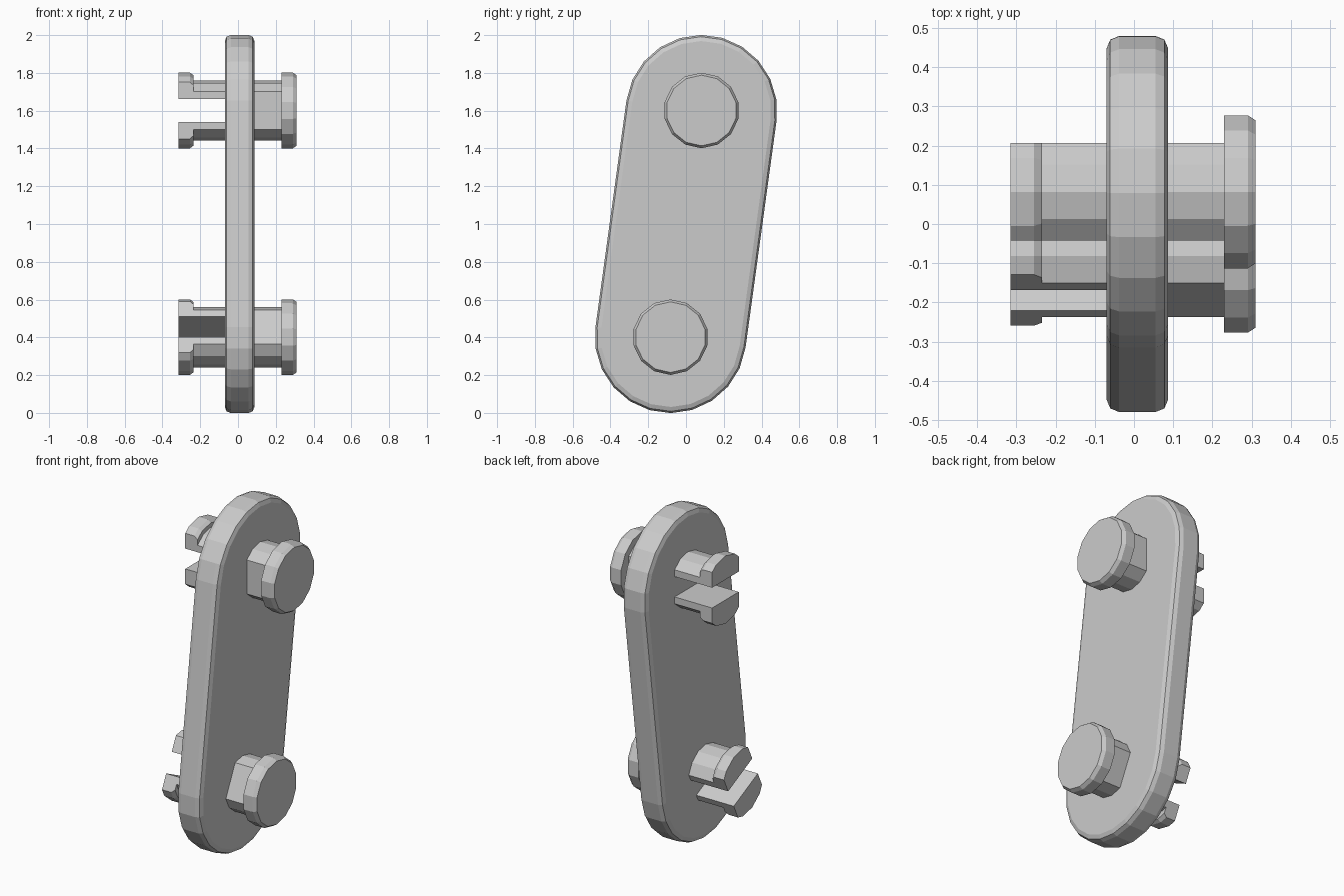
import bpy, bmesh
from math import sin, cos, pi, atan2
from mathutils import Vector, Matrix

if "Cube" in bpy.data.objects:
    bpy.data.objects.remove(bpy.data.objects["Cube"])

SIDES = 14
STEP = 2 * pi / SIDES
CENTRES = [("upper", 0.082, 1.601, 0.0), ("lower", -0.082, 0.401, -STEP)]


def finish(bm, name):
    bmesh.ops.recalc_face_normals(bm, faces=bm.faces)
    mesh = bpy.data.meshes.new(name)
    bm.to_mesh(mesh)
    bm.free()
    obj = bpy.data.objects.new(name, mesh)
    bpy.context.collection.objects.link(obj)
    return obj


def turned(rings):
    """Solid turned about the x axis from (x, radius) rings."""
    bm = bmesh.new()
    loops = [[bm.verts.new((x, r * sin(i * STEP), r * cos(i * STEP)))
              for i in range(SIDES)] for x, r in rings]
    for a, b in zip(loops, loops[1:]):
        for i in range(SIDES):
            j = (i + 1) % SIDES
            bm.faces.new((a[i], a[j], b[j], b[i]))
    bm.faces.new(loops[0])
    bm.faces.new(loops[-1])
    return bm


def slice_off(bm, point, normal):
    """Cut away everything beyond the plane and cap the opening."""
    geom = bm.verts[:] + bm.edges[:] + bm.faces[:]
    bmesh.ops.bisect_plane(bm, geom=geom, plane_co=point, plane_no=normal,
                           clear_outer=True)
    edges = [e for e in bm.edges if e.is_boundary]
    bmesh.ops.edgeloop_fill(bm, edges=edges)


def pin_part(name, rings, y, z, turn, flats=False, jaw=0):
    bm = turned(rings)
    if jaw:
        slice_off(bm, Vector((0, 0, jaw * 0.06)), Vector((0, 0, -jaw)))
    if flats:
        for s in (-1, 1):
            slice_off(bm, Vector((0, s * 0.1245, 0)), Vector((0, s, 0)))
    bm.transform(Matrix.Translation((0, y, z)) @ Matrix.Rotation(turn, 4, 'X'))
    return finish(bm, name)


# Link plate: leaning stadium outline with rounded rims
bm = bmesh.new()
lean = atan2(1.2, 0.164)
ARC = 11
outline = []
for (_, y, z, _), start in zip(CENTRES, (lean - pi / 2, lean + pi / 2)):
    zc = 1.6 if z > 1 else 0.4
    for i in range(ARC + 1):
        a = start + pi * i / ARC
        outline.append(bm.verts.new((-0.07, y + 0.401 * cos(a), zc + 0.401 * sin(a))))
base = bm.faces.new(outline)
res = bmesh.ops.extrude_face_region(bm, geom=[base])
bmesh.ops.translate(bm, vec=(0.157, 0, 0),
                    verts=[v for v in res["geom"] if isinstance(v, bmesh.types.BMVert)])
if base.is_valid is False:
    bmesh.ops.holes_fill(bm, edges=bm.edges[:])
plate = finish(bm, "link_plate")
bevel = plate.modifiers.new("rounded_rim", 'BEVEL')
bevel.width = 0.032
bevel.segments = 2
bevel.limit_method = 'ANGLE'
bevel.angle_limit = 1.0

# Pins: round head, flat-sided shaft and two hooked jaws
for label, y, z, turn in CENTRES:
    pin_part(label + "_pin_head", [(0.23, 0.2), (0.29, 0.2), (0.31, 0.187)], y, z, turn)
    pin_part(label + "_pin_shaft", [(-0.05, 0.16), (0.24, 0.16)], y, z, turn, flats=True)
    for side, jaw in (("top", 1), ("bottom", -1)):
        pin_part(f"{label}_pin_{side}_jaw",
                 [(-0.315, 0.2), (-0.255, 0.2), (-0.235, 0.186), (-0.235, 0.16), (-0.04, 0.16)],
                 y, z, turn, flats=True, jaw=jaw)
